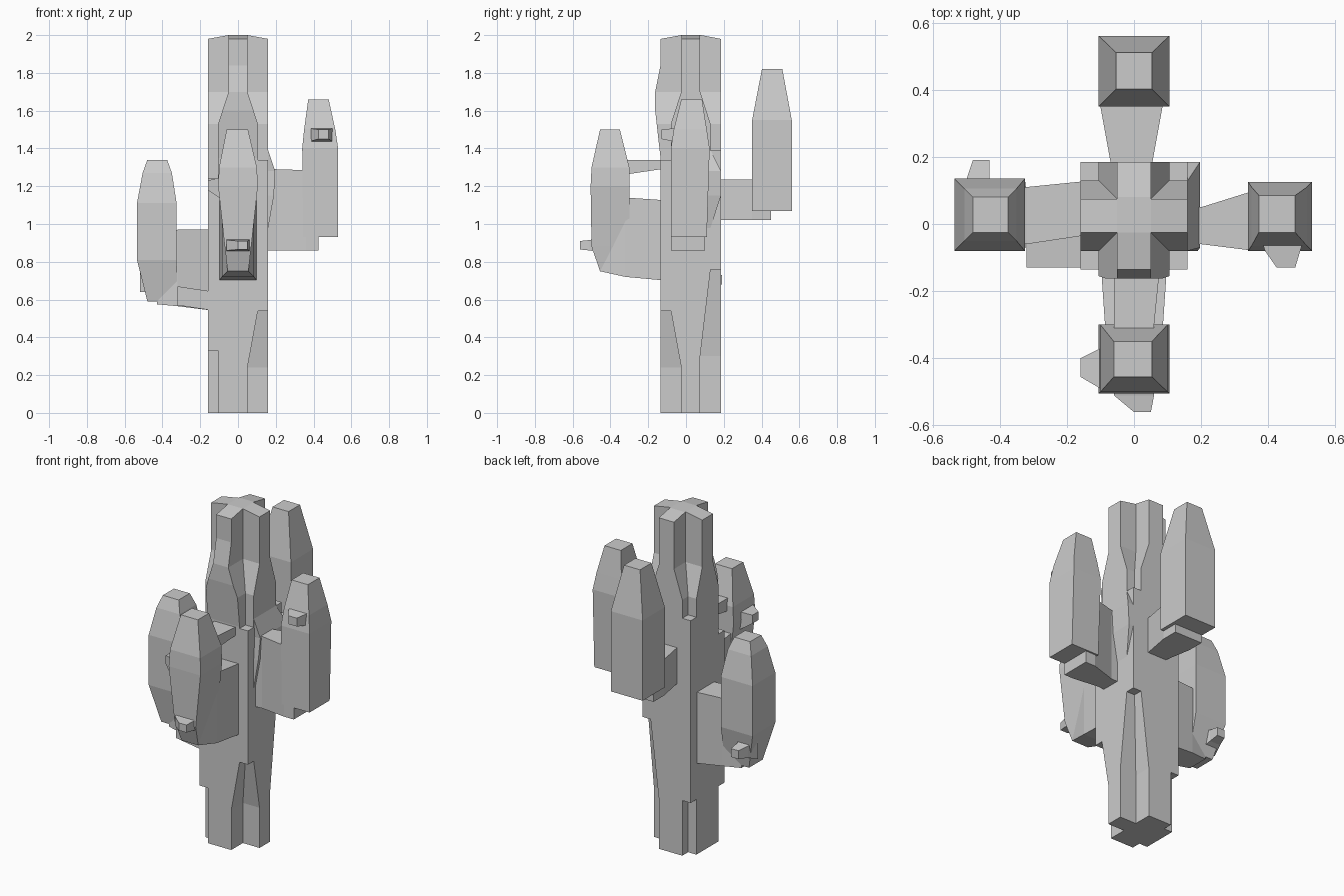
import bpy, bmesh

AXES = {'x': (0, 1, 2), 'y': (1, 0, 2), 'z': (2, 0, 1)}


def add_loft(bm, axis, rings):
    """Closed rectangular loft; ring = (position, a0, a1, b0, b1)."""
    k, i, j = AXES[axis]
    loops = []
    for t, a0, a1, b0, b1 in rings:
        loop = []
        for a, b in ((a0, b0), (a1, b0), (a1, b1), (a0, b1)):
            co = [0, 0, 0]
            co[k], co[i], co[j] = t, a, b
            loop.append(bm.verts.new(co))
        loops.append(loop)
    faces = [bm.faces.new(loops[0]), bm.faces.new(loops[-1][::-1])]
    for p, q in zip(loops, loops[1:]):
        for n in range(4):
            m = (n + 1) % 4
            faces.append(bm.faces.new((p[n], q[n], q[m], p[m])))
    bmesh.ops.recalc_face_normals(bm, faces=faces)


def make(name, *lofts):
    bm = bmesh.new()
    for axis, rings in lofts:
        add_loft(bm, axis, rings)
    mesh = bpy.data.meshes.new(name)
    bm.to_mesh(mesh)
    bm.free()
    ob = bpy.data.objects.new(name, mesh)
    bpy.context.collection.objects.link(ob)
    return ob


# Trunk: square column with a slight bulge high on the front
X, Y0, Y1 = 0.16, -0.135, 0.185
trunk = make("trunk", ('z', [(z, -X, X, y, Y1) for z, y in (
    (0, Y0), (1.35, Y0), (1.6, -0.163), (1.7, -0.163), (1.84, Y0), (1.98, Y0))]
    + [(2.0, -0.05, 0.05, -0.025, 0.08)]))


# Corner grooves that turn the column into a plus at the foot and the crown
def notch(sx, sy, steps):
    rings = []
    for z, d in steps:
        x = sorted((sx * (X - d), sx * (X + 0.1)))
        y = sorted((Y1 - d, Y1 + 0.1) if sy > 0 else (Y0 + d, Y0 - 0.1))
        rings.append((z, *x, *y))
    return ('z', rings)


S, L = 0.055, 0.11
cuts = []
for sx, sy, low, mid, high in ((1, -1, 0.54, 0.24, 1.34), (1, 1, 0.76, 0.30, 1.39),
                               (-1, -1, 0.33, None, 1.24), (-1, 1, 0.33, None, 1.42)):
    foot = [(-0.1, L), (mid, L), (low, S)] if mid else [(-0.1, S), (low, S)]
    cuts += [notch(sx, sy, foot),
             notch(sx, sy, [(high, S), (1.53, S), (1.7, L), (2.1, L)])]
cutter = make("groove_cutter", *cuts)
cutter.hide_render = True
mod = trunk.modifiers.new("grooves", 'BOOLEAN')
mod.object = cutter
mod.operation = 'DIFFERENCE'
mod.solver = 'EXACT'
bpy.context.view_layer.objects.active = trunk
bpy.ops.object.modifier_apply(modifier=mod.name)
bpy.data.objects.remove(cutter)

# Swelling on the right side of the trunk
make("trunk_swelling", ('z', [(0.98, 0.1, 0.16, -0.08, 0.13), (1.15, 0.1, 0.19, -0.08, 0.185),
                              (1.28, 0.1, 0.197, -0.07, 0.185), (1.39, 0.1, 0.16, -0.08, 0.13)]))

# Back arm: upright and its link to the trunk
make("back_arm",
     ('z', [(1.07, -0.105, 0.105, 0.35, 0.56), (1.55, -0.105, 0.105, 0.35, 0.56),
            (1.82, -0.053, 0.053, 0.402, 0.51)]),
     ('y', [(0.1, -0.06, 0.05, 1.02, 1.235), (0.185, -0.07, 0.055, 1.02, 1.235),
            (0.35, -0.1, 0.085, 1.02, 1.235), (0.45, -0.1, 0.085, 1.02, 1.1)]))

# Left arm: upright, link, low ledge and a bud at the back
make("left_arm",
     ('z', [(0.59, -0.48, -0.32, -0.04, 0.09), (0.81, -0.535, -0.325, -0.08, 0.135),
            (1.11, -0.535, -0.325, -0.08, 0.135), (1.27, -0.505, -0.35, -0.05, 0.105),
            (1.34, -0.48, -0.375, -0.025, 0.08)]),
     ('x', [(-0.43, -0.04, 0.09, 0.575, 0.9), (-0.32, -0.06, 0.11, 0.565, 0.97),
            (-0.12, -0.03, 0.13, 0.54, 0.97)]),
     ('x', [(-0.32, -0.13, 0.05, 0.57, 0.67), (-0.12, -0.13, 0.05, 0.54, 0.64)]),
     ('y', [(0.06, -0.52, -0.41, 0.64, 0.77), (0.13, -0.5, -0.43, 0.67, 0.74),
            (0.19, -0.48, -0.43, 0.68, 0.73)]))

# Right arm: upright, link and a bud at the front
make("right_arm",
     ('z', [(0.93, 0.345, 0.53, -0.08, 0.11), (1.4, 0.34, 0.53, -0.08, 0.125),
            (1.5, 0.35, 0.515, -0.065, 0.11), (1.66, 0.372, 0.48, -0.025, 0.085)]),
     ('x', [(0.1, -0.07, 0.05, 0.86, 1.29), (0.2, -0.06, 0.05, 0.86, 1.29),
            (0.36, -0.08, 0.1, 0.86, 1.285), (0.425, -0.08, 0.1, 0.86, 1.2)]),
     ('y', [(-0.13, 0.425, 0.48, 1.45, 1.5), (-0.08, 0.39, 0.495, 1.44, 1.505),
            (-0.03, 0.375, 0.51, 1.42, 1.51)]))

# Front arm: upright, lower link, upper bridge and two buds
make("front_arm",
     ('z', [(0.75, -0.055, 0.055, -0.455, -0.3), (0.88, -0.07, 0.07, -0.5, -0.3),
            (1.2, -0.105, 0.105, -0.505, -0.3), (1.3, -0.1, 0.1, -0.5, -0.3),
            (1.5, -0.06, 0.053, -0.455, -0.35)]),
     ('y', [(-0.455, -0.055, 0.055, 0.75, 1.0), (-0.32, -0.085, 0.085, 0.72, 1.14),
            (-0.1, -0.1, 0.1, 0.7, 1.125)]),
     ('y', [(-0.4, -0.055, 0.05, 1.27, 1.34), (-0.3, -0.06, 0.06, 1.265, 1.34),
            (-0.1, -0.06, 0.08, 1.295, 1.34)]),
     ('y', [(-0.56, 0, 0.05, 0.865, 0.91), (-0.51, -0.06, 0.06, 0.86, 0.915),
            (-0.45, -0.06, 0.06, 0.85, 0.93)]),
     ('x', [(-0.16, -0.455, -0.4, 1.18, 1.23), (-0.1, -0.49, -0.37, 1.14, 1.245),
            (-0.05, -0.49, -0.35, 1.13, 1.25)]))
